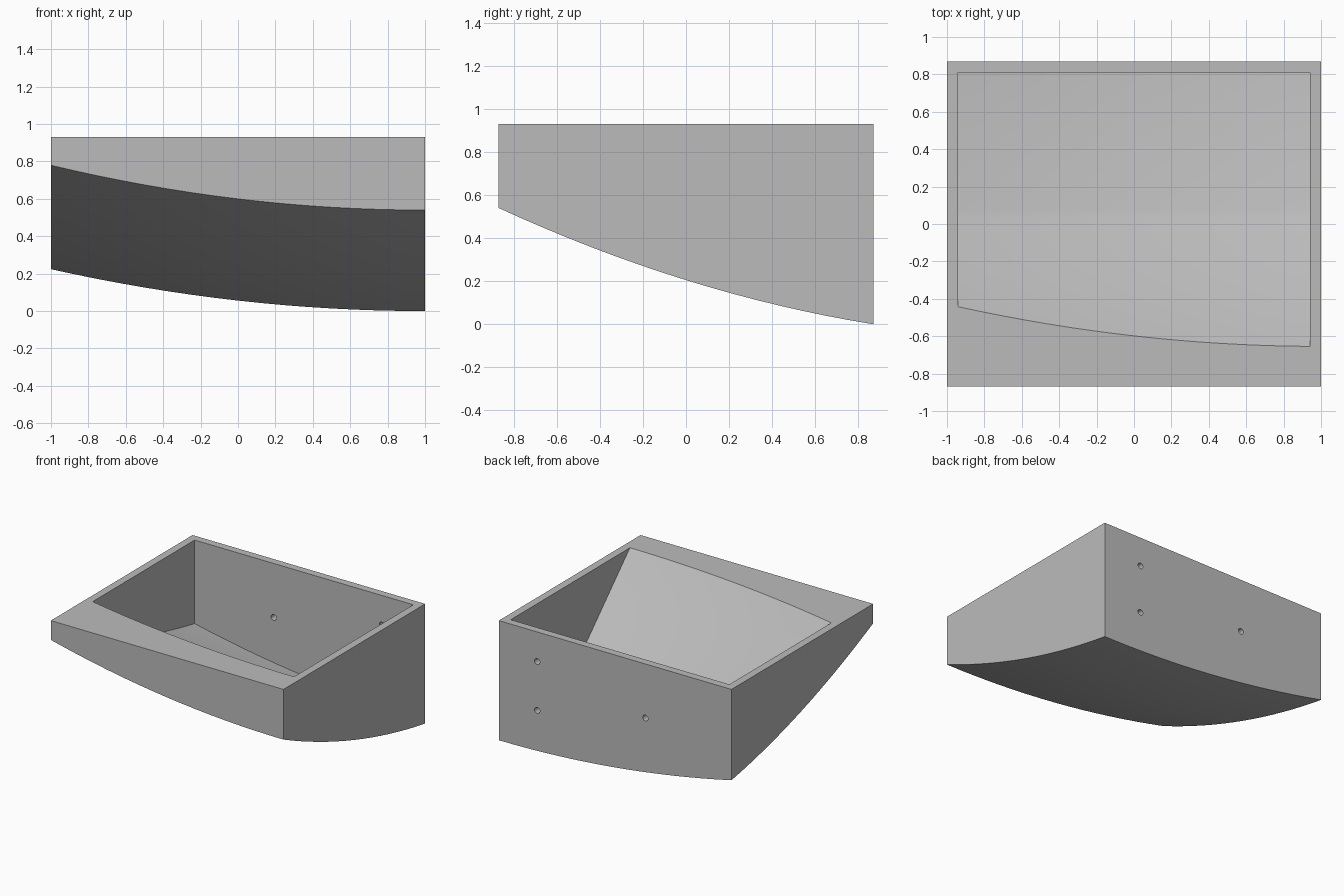
import bpy, bmesh, math
from mathutils import Matrix

if "Cube" in bpy.data.objects:
    bpy.data.objects.remove(bpy.data.objects["Cube"], do_unlink=True)

TOP, HALF_Y, WALL = 0.93, 0.87, 0.06
STEPS = 16

grey = bpy.data.materials.new("plain grey")
grey.use_nodes = True
colour = (0.5, 0.5, 0.5, 1)
grey.diffuse_color = colour
grey.node_tree.nodes["Principled BSDF"].inputs["Base Color"].default_value = colour


def span(a, b, n=STEPS):
    return [a + (b - a) * i / n for i in range(n + 1)]


def sag(x):
    """Rise of the underside across the width."""
    return 0.056 * (1 - x) ** 2


def underside(x, y):
    t = HALF_Y - y
    return 0.161 * t + 0.0858 * t * t + sag(x) * (1 + 0.04 * t)


def finish(bm, name):
    bmesh.ops.recalc_face_normals(bm, faces=bm.faces)
    mesh = bpy.data.meshes.new(name)
    bm.to_mesh(mesh)
    bm.free()
    mesh.materials.append(grey)
    obj = bpy.data.objects.new(name, mesh)
    bpy.context.scene.collection.objects.link(obj)
    return obj


def loft(name, xs, section):
    """Skin closed (y, z) sections placed along x."""
    bm = bmesh.new()
    rings = [[bm.verts.new((x, y, z)) for y, z in section(x)] for x in xs]
    for a, b in zip(rings, rings[1:]):
        for i in range(len(a)):
            j = (i + 1) % len(a)
            bm.faces.new((a[i], a[j], b[j], b[i]))
    bm.faces.new(rings[0])
    bm.faces.new(rings[-1])
    return finish(bm, name)


def housing_section(x):
    curve = [(y, underside(x, y)) for y in span(-HALF_Y, HALF_Y)]
    return curve + [(HALF_Y, TOP), (-HALF_Y, TOP)]


def cavity_section(x):
    # Sloping ramp down to a floor parallel to the underside
    lid = TOP + 0.1
    ramp = 0.275 + sag(x)
    floor = [(y, underside(x, y) + WALL) for y in span(0.02, HALF_Y - WALL)]
    return [(ramp - lid, lid)] + floor + [(HALF_Y - WALL, lid)]


housing = loft("housing", span(-1, 1), housing_section)
cavity = loft("cavity_cutter", span(-1 + WALL, 1 - WALL), cavity_section)

# Mounting holes through the back wall
bm = bmesh.new()
for x, z in ((0.67, 0.70), (0.67, 0.32), (-0.26, 0.51)):
    place = Matrix.Translation((x, HALF_Y - WALL / 2, z)) @ Matrix.Rotation(math.pi / 2, 4, "X")
    bmesh.ops.create_cone(bm, cap_ends=True, segments=20, radius1=0.023,
                          radius2=0.023, depth=0.12, matrix=place)
holes = finish(bm, "hole_cutter")

# Cut the cavity and the holes
bpy.context.view_layer.objects.active = housing
for cutter in (cavity, holes):
    mod = housing.modifiers.new("cut", "BOOLEAN")
    mod.operation = "DIFFERENCE"
    mod.solver = "EXACT"
    mod.object = cutter
    bpy.ops.object.modifier_apply(modifier=mod.name)
    bpy.data.objects.remove(cutter, do_unlink=True)

bpy.ops.object.select_all(action="DESELECT")
housing.select_set(True)
bpy.ops.object.shade_smooth_by_angle(angle=math.radians(30))
